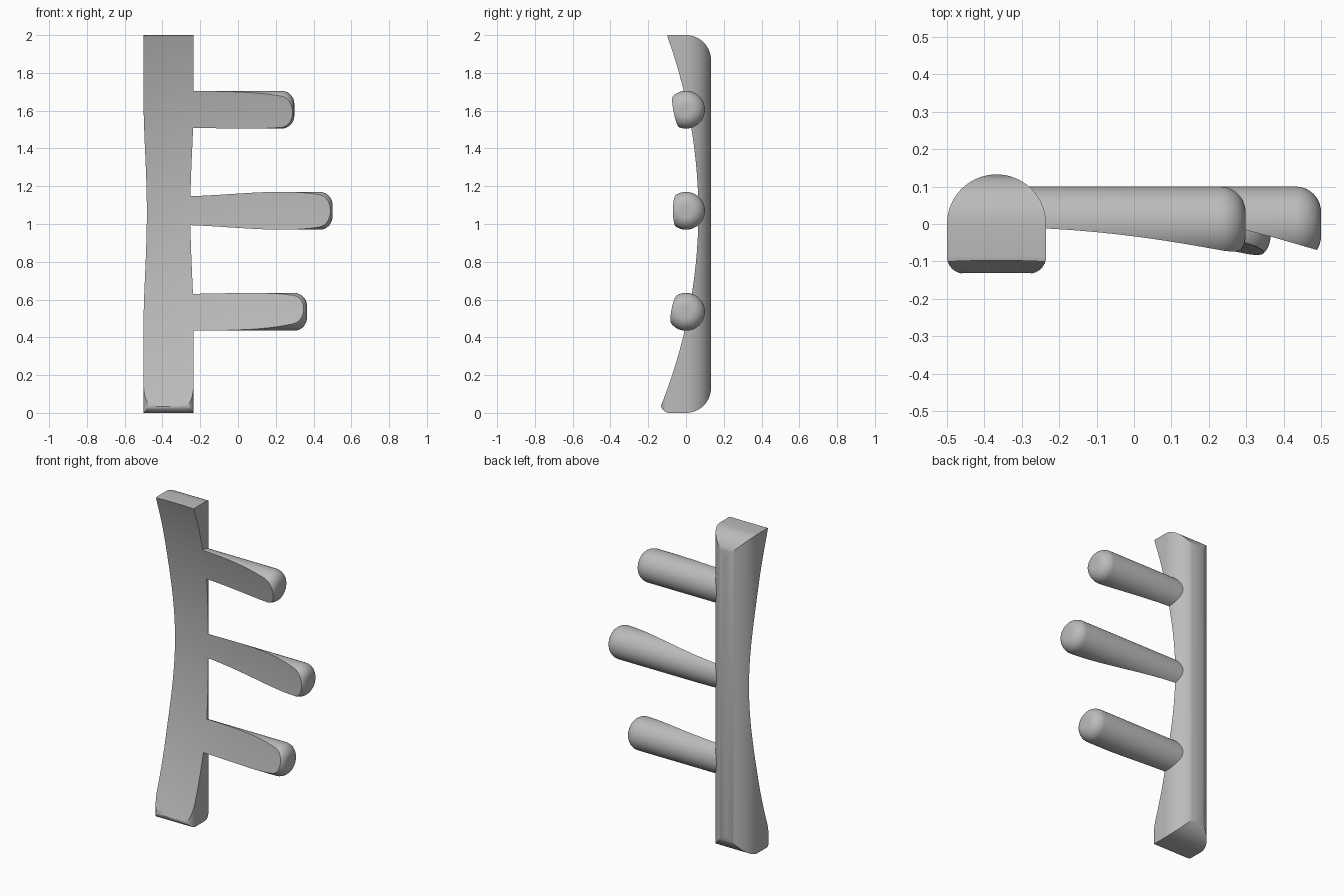
import bpy, bmesh
from math import sin, cos, pi
from mathutils import Matrix, Vector

old = bpy.data.objects.get("Cube")
if old:
    bpy.data.objects.remove(old)

POST_X, POST_R, LIP_R = -0.3675, 0.1325, 0.045
ROD_R, ROD_ROUND = 0.1, 0.068

grey = bpy.data.materials.new("plain grey")
grey.use_nodes = True
grey.diffuse_color = (0.5, 0.5, 0.5, 1)
grey.node_tree.nodes["Principled BSDF"].inputs["Base Color"].default_value = (0.5, 0.5, 0.5, 1)


def new_object(name, bm):
    bmesh.ops.recalc_face_normals(bm, faces=bm.faces)
    mesh = bpy.data.meshes.new(name)
    bm.to_mesh(mesh)
    bm.free()
    mesh.materials.append(grey)
    obj = bpy.data.objects.new(name, mesh)
    bpy.context.collection.objects.link(obj)
    return obj


def arc(cx, cy, r, start, end, steps):
    angles = [start + (end - start) * i / steps for i in range(steps + 1)]
    return [(cx + r * cos(a), cy + r * sin(a)) for a in angles]


def d_profile(half):
    """Outline with a fully rounded back and small rounded front corners."""
    w, f = half - POST_R, half - LIP_R
    front = -POST_R + LIP_R
    pts = arc(w, 0, POST_R, 0, pi / 2, 24) + arc(-w, 0, POST_R, pi / 2, pi, 24)
    pts += arc(-f, front, LIP_R, pi, 1.5 * pi, 8) + arc(f, front, LIP_R, 1.5 * pi, 2 * pi, 8)
    return pts


def prism(name, points, direction):
    bm = bmesh.new()
    face = bm.faces.new([bm.verts.new(p) for p in points])
    out = bmesh.ops.extrude_face_region(bm, geom=[face])
    moved = [v for v in out["geom"] if isinstance(v, bmesh.types.BMVert)]
    bmesh.ops.translate(bm, verts=moved, vec=direction)
    bmesh.ops.remove_doubles(bm, verts=bm.verts, dist=1e-5)
    return new_object(name, bm)


def boolean(obj, other, operation):
    mod = obj.modifiers.new("boolean", 'BOOLEAN')
    mod.operation, mod.object, mod.solver = operation, other, 'EXACT'
    bpy.context.view_layer.objects.active = obj
    bpy.ops.object.modifier_apply(modifier=mod.name)


# Upright post: plan outline crossed with side outline, giving mitred round ends
post = prism("post", [(POST_X + a, b, -0.1) for a, b in d_profile(POST_R)], (0, 0, 2.2))
side = prism("side_shape", [(POST_X - 0.3, b, 1 + a) for a, b in d_profile(1.0)], (0.6, 0, 0))
boolean(post, side, 'INTERSECT')
bpy.data.objects.remove(side)


# Pegs: revolved rods with a rounded tip
def peg(name, z, tip):
    bm = bmesh.new()
    outline = [(-0.29, 0), (-0.29, ROD_R)]
    outline += arc(tip - ROD_ROUND, ROD_R - ROD_ROUND, ROD_ROUND, pi / 2, 0, 12) + [(tip, 0)]
    verts = [bm.verts.new((x, r, z)) for x, r in outline]
    edges = [bm.edges.new(pair) for pair in zip(verts, verts[1:])]
    bmesh.ops.spin(bm, geom=verts + edges, cent=(0, 0, z), axis=(1, 0, 0),
                   angle=2 * pi, steps=64)
    bmesh.ops.remove_doubles(bm, verts=bm.verts, dist=1e-5)
    return new_object(name, bm)


parts = [post, peg("lower_peg", 0.535, 0.365), peg("middle_peg", 1.07, 0.5),
         peg("upper_peg", 1.605, 0.298)]

# Large ball that hollows the front of every part
bm = bmesh.new()
ball_r = 2.75
bmesh.ops.create_uvsphere(bm, u_segments=256, v_segments=128, radius=ball_r,
                          matrix=Matrix.Translation(Vector((POST_X, 0.068 - ball_r, 1.06))))
ball = new_object("hollow_cutter", bm)
for part in parts:
    boolean(part, ball, 'DIFFERENCE')
bpy.data.objects.remove(ball)

# Smooth shading with sharp cut edges
bpy.ops.object.select_all(action='DESELECT')
for part in parts:
    part.select_set(True)
bpy.context.view_layer.objects.active = post
bpy.ops.object.shade_smooth_by_angle(angle=0.5)
